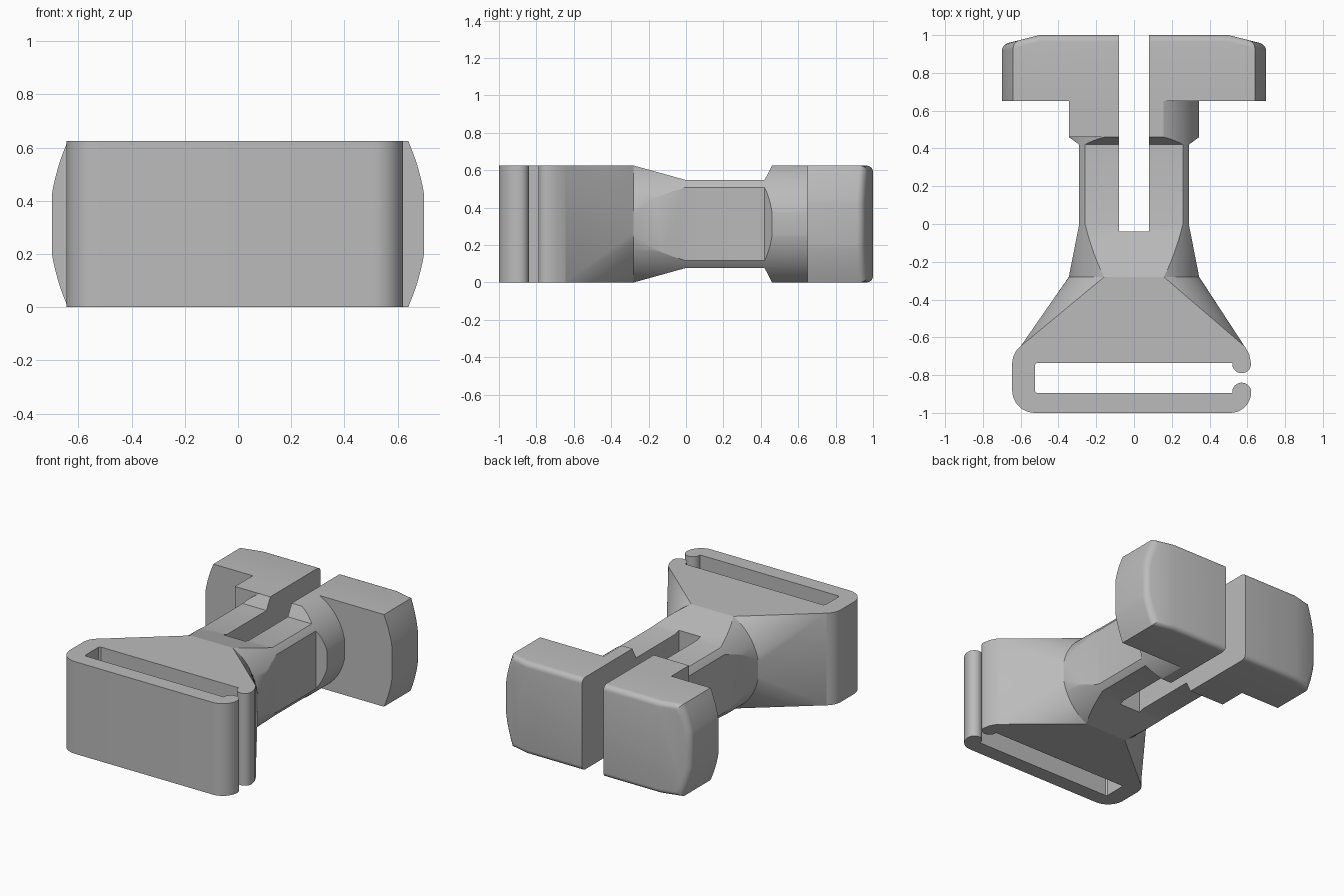
import bpy, bmesh, math
from math import sin, cos, pi, radians

if "Cube" in bpy.data.objects:
    bpy.data.objects.remove(bpy.data.objects["Cube"])

H = 0.625            # overall height
MID = H / 2

grey = bpy.data.materials.new("plain grey")
grey.use_nodes = True
COLOUR = (0.5, 0.5, 0.5, 1)
grey.diffuse_color = COLOUR
grey.node_tree.nodes["Principled BSDF"].inputs["Base Color"].default_value = COLOUR


def finish(bm, name):
    bmesh.ops.recalc_face_normals(bm, faces=bm.faces)
    me = bpy.data.meshes.new(name)
    bm.to_mesh(me)
    bm.free()
    me.materials.append(grey)
    ob = bpy.data.objects.new(name, me)
    bpy.context.collection.objects.link(ob)
    return ob


def smooth(ob, angle=25):
    ob.data.shade_smooth()
    ob.data.set_sharp_from_angle(angle=radians(angle))


def prism(name, pts, lo, hi, place):
    """Extrude a 2D outline between lo and hi; place(a, b, t) gives xyz."""
    bm = bmesh.new()
    rings = [[bm.verts.new(place(a, b, t)) for a, b in pts] for t in (lo, hi)]
    n = len(pts)
    for r in rings:
        bm.faces.new(r)
    for i in range(n):
        j = (i + 1) % n
        bm.faces.new((rings[0][i], rings[0][j], rings[1][j], rings[1][i]))
    return finish(bm, name)


def along_x(a, b, t): return (t, a, b)
def along_y(a, b, t): return (a, t, b)
def along_z(a, b, t): return (a, b, t)


def arc(cx, cy, r, a0, a1, n=10):
    return [(cx + r * cos(radians(a0 + (a1 - a0) * i / n)),
             cy + r * sin(radians(a0 + (a1 - a0) * i / n))) for i in range(n + 1)]


def boolean(ob, cutter, op):
    m = ob.modifiers.new("cut", 'BOOLEAN')
    m.operation, m.object, m.solver = op, cutter, 'EXACT'
    bpy.context.view_layer.objects.active = ob
    bpy.ops.object.modifier_apply(modifier=m.name)
    bpy.data.objects.remove(cutter)


# Strap loop: open rounded frame with two round lips at the gap
outline = (arc(-0.525, -0.74, 0.12, 129, 180, 6)
           + arc(-0.525, -0.88, 0.12, 180, 270)
           + arc(0.51, -0.89, 0.11, 270, 360)
           + arc(0.57, -0.89, 0.05, 10, 186, 14)
           + [(-0.515, -0.895), (-0.525, -0.885), (-0.525, -0.745), (-0.515, -0.735)]
           + arc(0.57, -0.74, 0.05, 174, 360, 14)
           + [(0.61, -0.69), (0.585, -0.645)])
loop = prism("strap_loop", outline, 0, H, along_z)
smooth(loop)

# Shoulder: tapers from the flat loop to the clipped round neck
R = 0.35
bm = bmesh.new()
for x in (-0.6, 0.585):
    for z in (0, H):
        bm.verts.new((x, -0.647, z))
for i in range(96):
    t = 2 * pi * i / 96
    c, s = R * cos(t), R * sin(t)
    bm.verts.new((max(-0.345, min(0.345, c)), -0.28, MID + max(-MID, min(MID, s))))
for x in (-1, 1):
    for z in (0, H):
        bm.verts.new((x * math.sqrt(R * R - MID * MID), -0.28, z))
hull = bmesh.ops.convex_hull(bm, input=bm.verts)
bmesh.ops.delete(bm, geom=list({v for v in hull["geom_interior"]
                                if isinstance(v, bmesh.types.BMVert)}), context='VERTS')
bmesh.ops.dissolve_limit(bm, angle_limit=0.002, verts=bm.verts, edges=bm.edges)
smooth(finish(bm, "shoulder"))

# Stem: round bar cut to a waisted plan and a waisted side profile
stem = prism("stem", arc(0, MID, R, 0, 356.25, 95), -0.28, 0.65, along_y)
stations = (-0.28, 0, 0.42, 0.46, 0.7)


def waist(wide, narrow, mid):
    w = (wide, narrow, narrow, wide, wide)
    ends = list(zip((-0.28, ) + stations[1:], w))
    return ([(y, mid + h) for y, h in ends]
            + [(y, mid - h) for y, h in reversed(ends)])


boolean(stem, prism("side_cutter", waist(MID, 0.235, MID), -1, 1, along_x), 'INTERSECT')
boolean(stem, prism("plan_cutter", [(x, y) for y, x in waist(0.345, 0.29, 0)],
                    -1, 2, along_z), 'INTERSECT')
# Square block beside the head on one side only
boolean(stem, prism("step_block", [(-0.345, 0.46), (0, 0.46), (0, 0.65), (-0.345, 0.65)],
                    0, H, along_z), 'UNION')
# Central slot that splits the stem into two prongs
boolean(stem, prism("slot_cutter", [(-0.08, -0.04), (0.08, -0.04), (0.08, 1.2), (-0.08, 1.2)],
                    -1, 2, along_z), 'DIFFERENCE')
smooth(stem)

# Prong heads: bulged end profile, sloped back corner, filleted back rim
low = [(0.08, 0), (0.5, 0), (0.64, 0), (0.656, 0.04), (0.672, 0.085),
       (0.686, 0.135), (0.695, 0.175), (0.7, 0.205)]
profile = low + [(x, H - z) for x, z in reversed(low)]
N, FIL = len(profile), 0.035


def head(name, side):
    bm = bmesh.new()
    rings = []
    steps = [(0.0, None)] + [(FIL * (1 - cos(a)), FIL * (1 - sin(a)))
                             for a in (i * pi / 10 for i in range(6))]
    for inset, drop in steps:
        ring = []
        for x, z in profile:
            px = x - inset if x > 0.55 else x
            pz = MID + (z - MID) * (MID - inset) / MID
            y = 0.65 if drop is None else 1 - max(0, px - 0.5) * 0.25 - drop
            ring.append(bm.verts.new((side * px, y, pz)))
        rings.append(ring)
    for a, b in zip(rings, rings[1:]):
        for i in range(N):
            j = (i + 1) % N
            bm.faces.new((a[i], a[j], b[j], b[i]))
    bm.faces.new(rings[0])
    last = rings[-1]
    bm.faces.new((last[0], last[1], last[-2], last[-1]))   # flat back
    bm.faces.new(last[1:-1])                               # sloped back corner
    smooth(finish(bm, name), 20)


head("left_prong_head", 1)
head("right_prong_head", -1)
